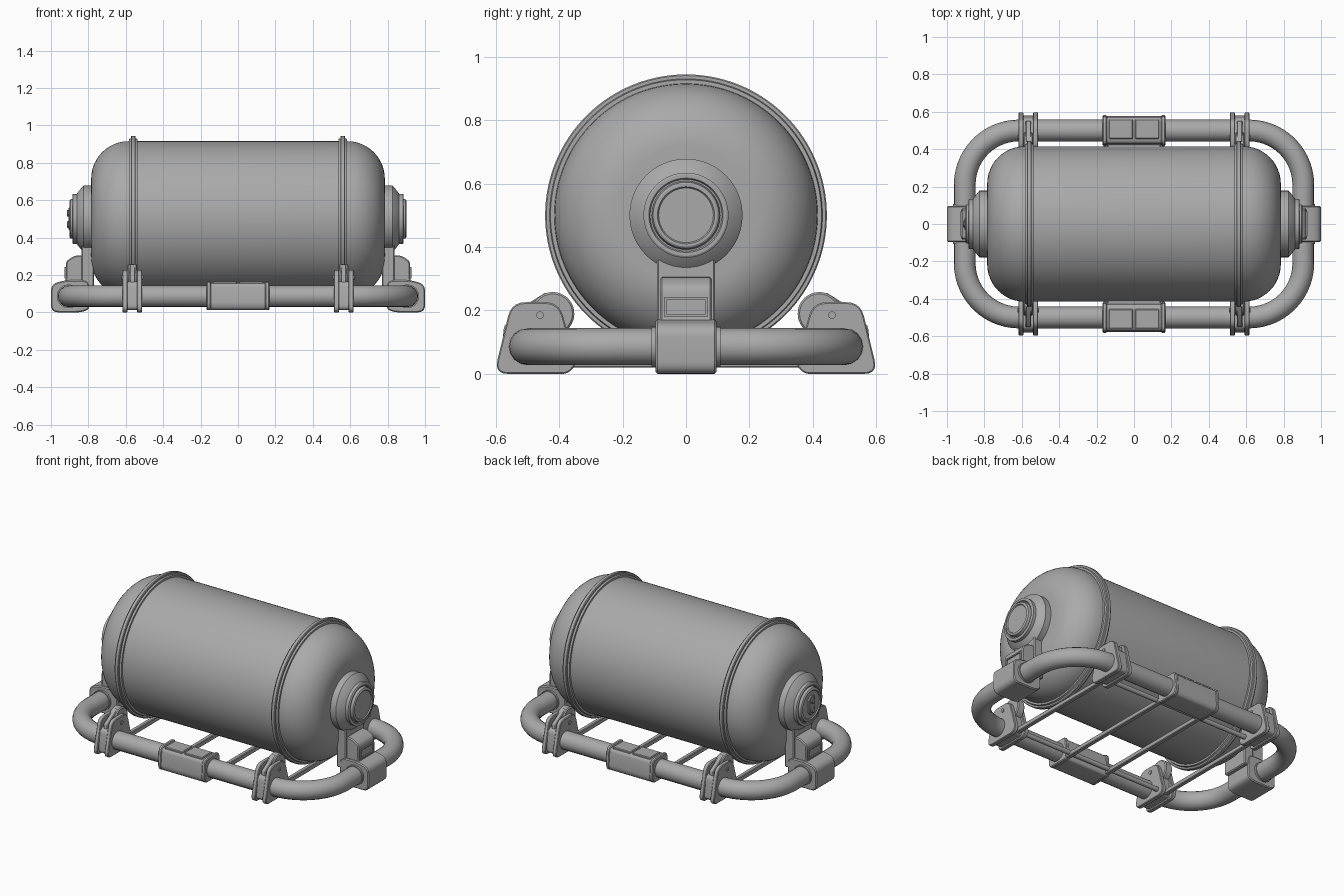
import bpy, bmesh
from math import sin, cos, pi, radians
from mathutils import Vector

old = bpy.data.objects.get("Cube")
if old:
    bpy.data.objects.remove(old, do_unlink=True)

GREY = (0.4, 0.4, 0.4, 1)
metal = bpy.data.materials.new("plain grey metal")
metal.use_nodes = True
metal.diffuse_color = GREY
metal.node_tree.nodes["Principled BSDF"].inputs["Base Color"].default_value = GREY


def finish(name, bm, chamfer=0):
    """Chamfer sharp edges, shade smooth with sharp creases, link."""
    bmesh.ops.recalc_face_normals(bm, faces=bm.faces)
    if chamfer:
        edges = [e for e in bm.edges if e.calc_face_angle(0) > radians(40)]
        bmesh.ops.bevel(bm, geom=edges, offset=chamfer, segments=1, affect='EDGES')
    mesh = bpy.data.meshes.new(name)
    bm.to_mesh(mesh)
    bm.free()
    mesh.materials.append(metal)
    mesh.shade_smooth()
    mesh.set_sharp_from_angle(angle=radians(32))
    obj = bpy.data.objects.new(name, mesh)
    bpy.context.collection.objects.link(obj)
    return obj


def lathe(name, profile, y=0, z=0.5, sides=96):
    """Turn (x, radius) points about an axis along x."""
    bm = bmesh.new()
    rings = []
    for x, r in profile:
        rings.append([bm.verts.new((x, y + r * cos(2 * pi * i / sides),
                                    z + r * sin(2 * pi * i / sides))) for i in range(sides)])
    for a, b in zip(rings, rings[1:]):
        for i in range(sides):
            j = (i + 1) % sides
            bm.faces.new((a[i], a[j], b[j], b[i]))
    bm.faces.new(rings[0])
    bm.faces.new(rings[-1])
    return finish(name, bm)


def rounded(points, radius, steps=5):
    """Round the corners of a 2D outline."""
    out = []
    pts = [Vector(p) for p in points]
    for i, p in enumerate(pts):
        a, b = pts[i - 1] - p, pts[(i + 1) % len(pts)] - p
        r = min(radius, a.length * 0.49, b.length * 0.49)
        s, e = p + a.normalized() * r, p + b.normalized() * r
        for k in range(steps + 1):
            t = k / steps
            out.append(s * (1 - t) ** 2 + p * 2 * t * (1 - t) + e * t * t)
    return out


def prism(name, outline, lo, hi, axis, chamfer=0.006):
    """Extrude an outline along x (outline y, z) or along y (outline x, z)."""
    bm = bmesh.new()
    place = (lambda p, d: (d, p[0], p[1])) if axis == 'x' else (lambda p, d: (p[0], d, p[1]))
    a = [bm.verts.new(place(p, lo)) for p in outline]
    b = [bm.verts.new(place(p, hi)) for p in outline]
    bm.faces.new(a)
    bm.faces.new(b)
    for i in range(len(a)):
        j = (i + 1) % len(a)
        bm.faces.new((a[i], a[j], b[j], b[i]))
    return finish(name, bm, chamfer)


def box(name, x, y, z, chamfer=0.004):
    return prism(name, [(x[0], z[0]), (x[1], z[0]), (x[1], z[1]), (x[0], z[1])], *y, 'y', chamfer)


def flip(points, s):
    return [(p[0] * s, p[1]) for p in points]


# Tank with rounded shoulders
shoulder = [(0.585 + 0.2 * sin(t * pi / 24), 0.215 + 0.2 * cos(t * pi / 24)) for t in range(13)]
lathe("tank", [(-x, r) for x, r in reversed(shoulder)] + shoulder, sides=128)

# Rounded rectangular tube frame
curve = bpy.data.curves.new("frame_path", 'CURVE')
curve.dimensions = '3D'
curve.bevel_depth = 0.058
curve.bevel_resolution = 6
path = []
R, PX, PY, PZ = 0.29, 0.905, 0.5, 0.086
for q, (sx, sy) in enumerate([(1, 1), (-1, 1), (-1, -1), (1, -1)]):
    for k in range(15):
        t = pi / 2 * (q + k / 14)
        path.append((sx * (PX - R) + R * cos(t), sy * (PY - R) + R * sin(t), PZ, 1))
spline = curve.splines.new('POLY')
spline.points.add(len(path) - 1)
for point, co in zip(spline.points, path):
    point.co = co
spline.use_cyclic_u = True
temp = bpy.data.objects.new("frame_path", curve)
bm = bmesh.new()
bpy.context.collection.objects.link(temp)
bpy.context.view_layer.update()
tube = bpy.data.meshes.new_from_object(temp.evaluated_get(bpy.context.evaluated_depsgraph_get()))
bm.from_mesh(tube)
bpy.data.objects.remove(temp, do_unlink=True)
bpy.data.meshes.remove(tube)
finish("frame_tube", bm)

CLAMP_X = 0.565
clamp = [(0.372, 0), (0.605, 0), (0.55, 0.226), (0.40, 0.226), (0.345, 0.03)]
clamp_core = [(0.375, 0.012), (0.585, 0.012), (0.565, 0.165), (0.39, 0.165)]

for s, side in ((-1, "right"), (1, "left")):
    # Hoop band with a raised centre ridge
    c = s * 0.56
    lathe("hoop_" + side, [(c - 0.024, 0.40), (c - 0.024, 0.427), (c - 0.013, 0.43),
                           (c - 0.013, 0.44), (c - 0.009, 0.444), (c + 0.009, 0.444),
                           (c + 0.013, 0.44), (c + 0.013, 0.43), (c + 0.024, 0.427),
                           (c + 0.024, 0.40)], sides=128)

    # End hub, ring and cap
    lathe("end_hub_" + side, [(s * x, r) for x, r in (
        (0.76, 0.178), (0.825, 0.178), (0.832, 0.172), (0.858, 0.14), (0.862, 0.134),
        (0.882, 0.134), (0.886, 0.128), (0.886, 0.117), (0.878, 0.113), (0.878, 0.108),
        (0.896, 0.104), (0.9, 0.098), (0.9, 0.09), (0.894, 0.086))])

    # End bracket: upright, pad and grip around the tube
    upright = [(0.77, 0.10), (0.838, 0.10), (0.838, 0.42), (0.77, 0.42)]
    prism("end_upright_" + side, flip(upright, s), -0.092, 0.092, 'y')
    pad = [(0.8, 0.12), (0.935, 0.12), (0.92, 0.18), (0.92, 0.275), (0.87, 0.305), (0.8, 0.305)]
    prism("end_pad_" + side, flip(rounded(pad, 0.02, 3), s), -0.082, 0.082, 'y')
    grip = [(0.795, 0.015), (0.84, 0.0), (1.0, 0.0), (1.0, 0.15), (0.93, 0.172), (0.795, 0.172)]
    prism("end_grip_" + side, flip(rounded(grip, 0.04), s), -0.096, 0.096, 'y')
    inner, outer = sorted((s * 0.915, s * 0.928))
    for z in (0.18, 0.235):
        box("pad_rail_" + side, (inner, outer), (-0.068, 0.068), (z, z + 0.008), 0)
    for y in (-0.068, 0.06):
        box("pad_post_" + side, (inner, outer), (y, y + 0.008), (0.18, 0.243), 0)
    for y in (-0.1, 0.1):
        ring = [(s * 0.905 + 0.063 * cos(k * pi / 16), PZ + 0.063 * sin(k * pi / 16))
                for k in range(32)]
        prism("grip_collar_" + side, ring, y - 0.008, y + 0.008, 'y', 0)

    # Tube clamps, each with a round hoop cradle between two cheeks
    for f, end in ((-1, "front"), (1, "back")):
        tag = end + "_" + side
        x = s * CLAMP_X
        for d in (-0.039, 0.039):
            prism("clamp_cheek_" + tag, rounded(flip(clamp, f), 0.045),
                  x + d - 0.014, x + d + 0.014, 'x', 0.004)
        prism("clamp_core_" + tag, rounded(flip(clamp_core, f), 0.03), x - 0.03, x + 0.03, 'x', 0)
        lathe("hoop_cradle_" + tag, [(x - 0.026, 0.062), (x - 0.02, 0.068),
                                     (x + 0.02, 0.068), (x + 0.026, 0.062)],
              f * 0.42, 0.19, 40)
        strap = [(0.42, 0.2), (0.545, 0.14), (0.55, 0.19), (0.44, 0.258)]
        prism("cradle_strap_" + tag, flip(strap, f), x - 0.015, x + 0.015, 'x', 0.004)
        lathe("clamp_bolt_" + tag, [(x - 0.058, 0.012), (x + 0.058, 0.012)], f * 0.46, 0.185, 16)

    # Floor crossbars
    for x in (0.15, CLAMP_X):
        box("crossbar_" + side, (s * x - 0.014, s * x + 0.014), (-0.44, 0.44), (0.02, 0.05))

# Middle grips on the long tubes, with two framed top panels
grip = [(0.425, 0.012), (0.565, 0.012), (0.58, 0.04), (0.57, 0.158), (0.43, 0.158), (0.42, 0.04)]
for f, end in ((-1, "front"), (1, "back")):
    prism("middle_grip_" + end, rounded(flip(grip, f), 0.025, 3), -0.15, 0.15, 'x', 0.005)
    for s in (-1, 1):
        a, b = sorted((s * 0.145, s * 0.168))
        prism("grip_lip_" + end, rounded([(0.5 * f + (y - 0.5) * 1.04, z * 1.04)
                                          for y, z in grip] if f > 0 else
                                         [(-0.5 - (y - 0.5) * 1.04, z * 1.04) for y, z in grip],
                                         0.025, 3), a, b, 'x', 0.005)
        box("grip_panel_" + end, (s * 0.07 - 0.064, s * 0.07 + 0.064),
            sorted((f * 0.455, f * 0.56)), (0.15, 0.166))
    lathe("inner_rod_" + end, [(-CLAMP_X, 0.015), (CLAMP_X, 0.015)], f * 0.4, 0.045, 16)

# Valve details on the right-hand cap
valve = [(-0.03, 0.44), (0.03, 0.44), (0.03, 0.56), (-0.03, 0.56)]
prism("valve_plate", rounded(valve, 0.03), -0.906, -0.89, 'x', 0.003)
for z in (0.47, 0.53):
    lathe("valve_knob", [(-0.915, 0.014), (-0.912, 0.018), (-0.9, 0.018)], 0, z, 20)
